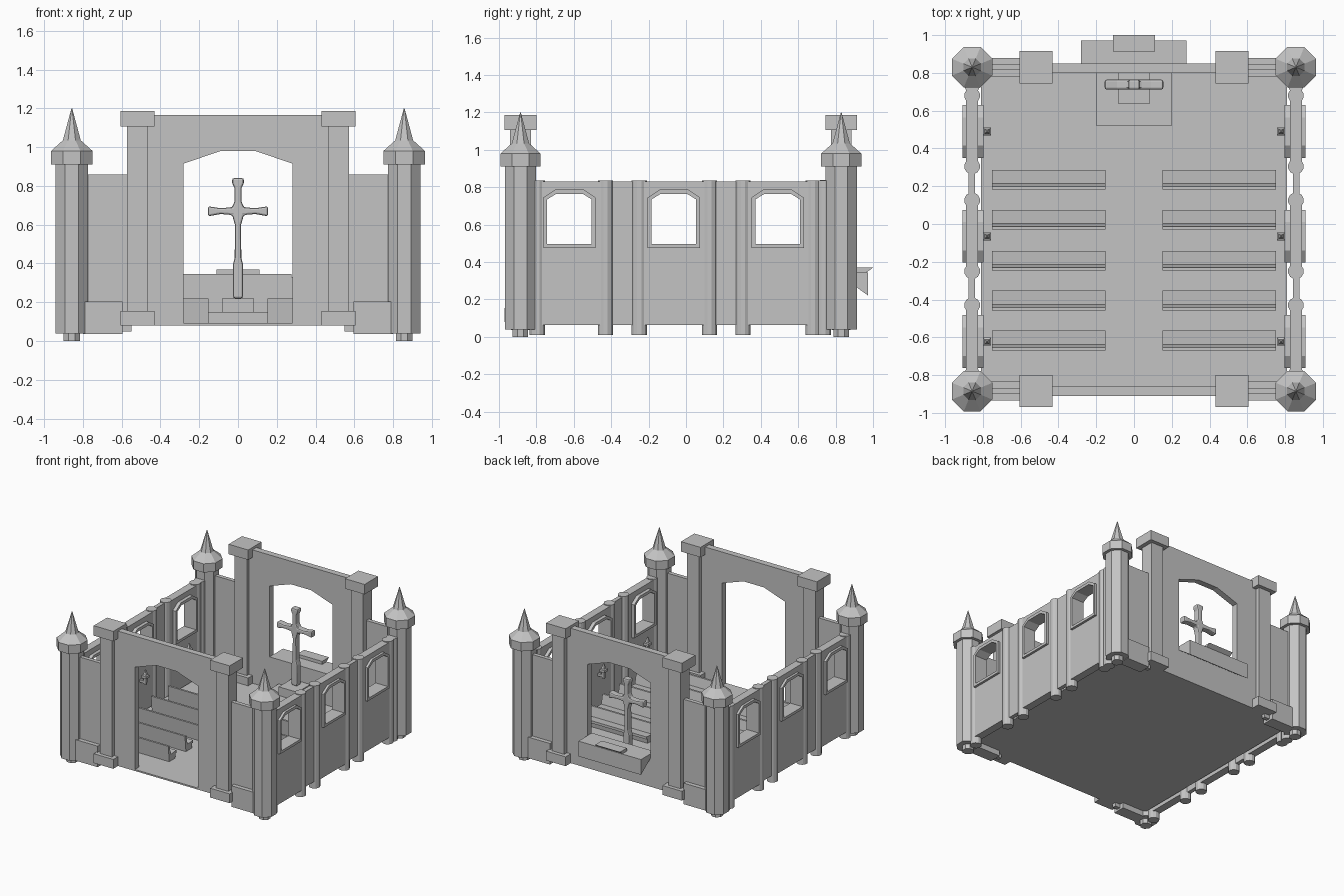
import bpy, bmesh, math

if "Cube" in bpy.data.objects:
    bpy.data.objects.remove(bpy.data.objects["Cube"])

stone = bpy.data.materials.new("grey stone")
stone.diffuse_color = (0.55, 0.55, 0.55, 1)
stone.use_nodes = True
stone.node_tree.nodes["Principled BSDF"].inputs["Base Color"].default_value = stone.diffuse_color
TOWER_X, FRONT, BACK = 0.857, -0.885, 0.83


def finish(name, bm):
    bmesh.ops.recalc_face_normals(bm, faces=bm.faces)
    me = bpy.data.meshes.new(name)
    bm.to_mesh(me)
    bm.free()
    me.materials.append(stone)
    ob = bpy.data.objects.new(name, me)
    bpy.context.collection.objects.link(ob)
    return ob


def box(name, x0, x1, y0, y1, z0, z1):
    bm = bmesh.new()
    bmesh.ops.create_cube(bm, size=1)
    for v in bm.verts:
        v.co = ((x0 + x1) / 2 + v.co.x * (x1 - x0),
                (y0 + y1) / 2 + v.co.y * (y1 - y0),
                (z0 + z1) / 2 + v.co.z * (z1 - z0))
    return finish(name, bm)


def lathe(name, x, y, profile, n, turn=0.0):
    """Stack n-sided rings of (radius, z)."""
    bm = bmesh.new()
    rings = []
    for r, z in profile:
        rings.append([bm.verts.new((x + r * math.cos(turn + 2 * math.pi * i / n),
                                    y + r * math.sin(turn + 2 * math.pi * i / n), z))
                      for i in range(n)])
    for a, b in zip(rings, rings[1:]):
        for i in range(n):
            j = (i + 1) % n
            bm.faces.new((a[i], a[j], b[j], b[i]))
    bm.faces.new(rings[0])
    bm.faces.new(rings[-1])
    return finish(name, bm)


def prism(name, pts, axis, a, b):
    """Extrude a 2D outline along an axis: 'x' takes (y, z), 'y' takes (x, z)."""
    put = (lambda p, t: (t, p[0], p[1])) if axis == 'x' else (lambda p, t: (p[0], t, p[1]))
    bm = bmesh.new()
    lo = [bm.verts.new(put(p, a)) for p in pts]
    hi = [bm.verts.new(put(p, b)) for p in pts]
    bm.faces.new(lo)
    bm.faces.new(hi)
    for i in range(len(pts)):
        j = (i + 1) % len(pts)
        bm.faces.new((lo[i], lo[j], hi[j], hi[i]))
    return finish(name, bm)


def ring_prism(name, outer, inner, axis, a, b):
    """Extruded outline with a hole; both outlines have the same point count."""
    put = (lambda p, t: (t, p[0], p[1])) if axis == 'x' else (lambda p, t: (p[0], t, p[1]))
    bm = bmesh.new()
    L = [[bm.verts.new(put(p, t)) for p in loop] for t in (a, b) for loop in (outer, inner)]
    n = len(outer)
    for i in range(n):
        j = (i + 1) % n
        for p, q in ((L[0], L[1]), (L[2], L[3]), (L[0], L[2]), (L[1], L[3])):
            bm.faces.new((p[i], p[j], q[j], q[i]))
    return finish(name, bm)


def arch(c, half, z0, spring, top, flat):
    return [(c - half, z0), (c + half, z0), (c + half, spring), (c + flat, top),
            (c - flat, top), (c - half, spring)]


def slab(c, half, z0, z1, flat):
    return [(c - half, z0), (c + half, z0), (c + half, z1), (c + flat, z1),
            (c - flat, z1), (c - half, z1)]


# Floor
box("floor", -0.81, 0.81, -0.91, 0.84, 0.08, 0.092)

# Front and back gables with arched openings
for name, y, sill in (("front", FRONT, 0.092), ("back", BACK - 0.005, 0.33)):
    ring_prism(name + "_gable", slab(0, 0.50, 0.08, 1.165, 0.09),
               arch(0, 0.28, sill, 0.915, 0.98, 0.09), 'y', y - 0.025, y + 0.025)

for s in (-1, 1):
    for y in (FRONT, BACK):
        # Corner towers with pointed roofs
        lathe("tower", s * TOWER_X, y, [
            (0.045, 0.0), (0.045, 0.04), (0.09, 0.04), (0.09, 0.91), (0.116, 0.91),
            (0.116, 0.98), (0.05, 1.035), (0.002, 1.2)], 8, math.pi / 8)
        # Pillars beside the gables
        c = s * 0.518
        box("pillar_base", c - 0.087, c + 0.087, y - 0.085, y + 0.085, 0.08, 0.155)
        box("pillar_shaft", c - 0.054, c + 0.054, y - 0.055, y + 0.055, 0.155, 1.105)
        box("pillar_cap", c - 0.087, c + 0.087, y - 0.085, y + 0.085, 1.105, 1.185)
        # Low walls between pillar and tower
        box("end_wall", s * 0.55, s * 0.81, y - 0.016, y + 0.016, 0.05, 0.86)
        box("end_wall_footing", s * 0.595, s * 0.80, y - 0.05, y + 0.05, 0.036, 0.205)

    # Side columns
    for y in (-0.795, -0.43, -0.25, 0.125, 0.305, 0.68, 0.735):
        lathe("side_column", s * TOWER_X, y, [(0.042, 0.01), (0.042, 0.836)], 12, math.pi / 12)
    # Narrow walls between column pairs
    for y0, y1 in ((-0.43, -0.25), (0.125, 0.305)):
        box("narrow_wall", s * 0.842, s * 0.875, y0, y1, 0.064, 0.83)
    # Window walls with frames and wall torches
    for y in (-0.623, -0.065, 0.49):
        ring_prism("window_wall", slab(y, 0.185, 0.064, 0.83, 0.08),
                   arch(y, 0.13, 0.487, 0.735, 0.775, 0.08), 'x', s * 0.825, s * 0.889)
        ring_prism("window_frame", arch(y, 0.14, 0.476, 0.745, 0.788, 0.075),
                   arch(y, 0.119, 0.497, 0.735, 0.765, 0.07), 'x', s * 0.798, s * 0.908)
        box("torch_bracket", s * 0.775, s * 0.83, y - 0.01, y + 0.01, 0.33, 0.35)
        lathe("torch", s * 0.778, y, [(0.012, 0.32), (0.016, 0.37), (0.03, 0.375),
                                      (0.03, 0.395), (0.018, 0.40), (0.004, 0.44)], 4, math.pi / 4)

    # Pews facing the back
    for y in (0.235, 0.022, -0.195, -0.405, -0.617):
        prism("pew", [(y - 0.04, 0.09), (y + 0.035, 0.09), (y + 0.04, 0.13), (y + 0.052, 0.13),
                      (y + 0.052, 0.15), (y - 0.02, 0.145), (y - 0.036, 0.22), (y - 0.052, 0.22)],
              'x', s * 0.152, s * 0.753)

# Platform, step and cross
box("platform", -0.198, 0.198, 0.52, 0.81, 0.09, 0.15)
box("cross_step", -0.083, 0.083, 0.635, 0.81, 0.15, 0.22)
outline = [(0.025, 0.22), (0.027, 0.39), (0.017, 0.43), (0.016, 0.60), (0.03, 0.65), (0.09, 0.655),
           (0.155, 0.643), (0.155, 0.695), (0.09, 0.685), (0.03, 0.69), (0.018, 0.72),
           (0.019, 0.79), (0.03, 0.815), (0.03, 0.84)]
cross = prism("cross", outline + [(-x, z) for x, z in reversed(outline)], 'y', 0.712, 0.764)
bev = cross.modifiers.new("rounded", 'BEVEL')
bev.width, bev.segments, bev.limit_method, bev.angle_limit = 0.01, 2, 'ANGLE', math.radians(60)

# Ledge behind the back opening
prism("back_ledge", [(0.80, 0.345), (0.80, 0.325), (0.85, 0.31), (0.972, 0.222), (0.972, 0.345)],
      'x', -0.28, 0.277)
prism("ledge_top_slab", [(0.912, 0.345), (0.965, 0.345), (1.0, 0.37), (0.912, 0.37)],
      'x', -0.112, 0.11)
